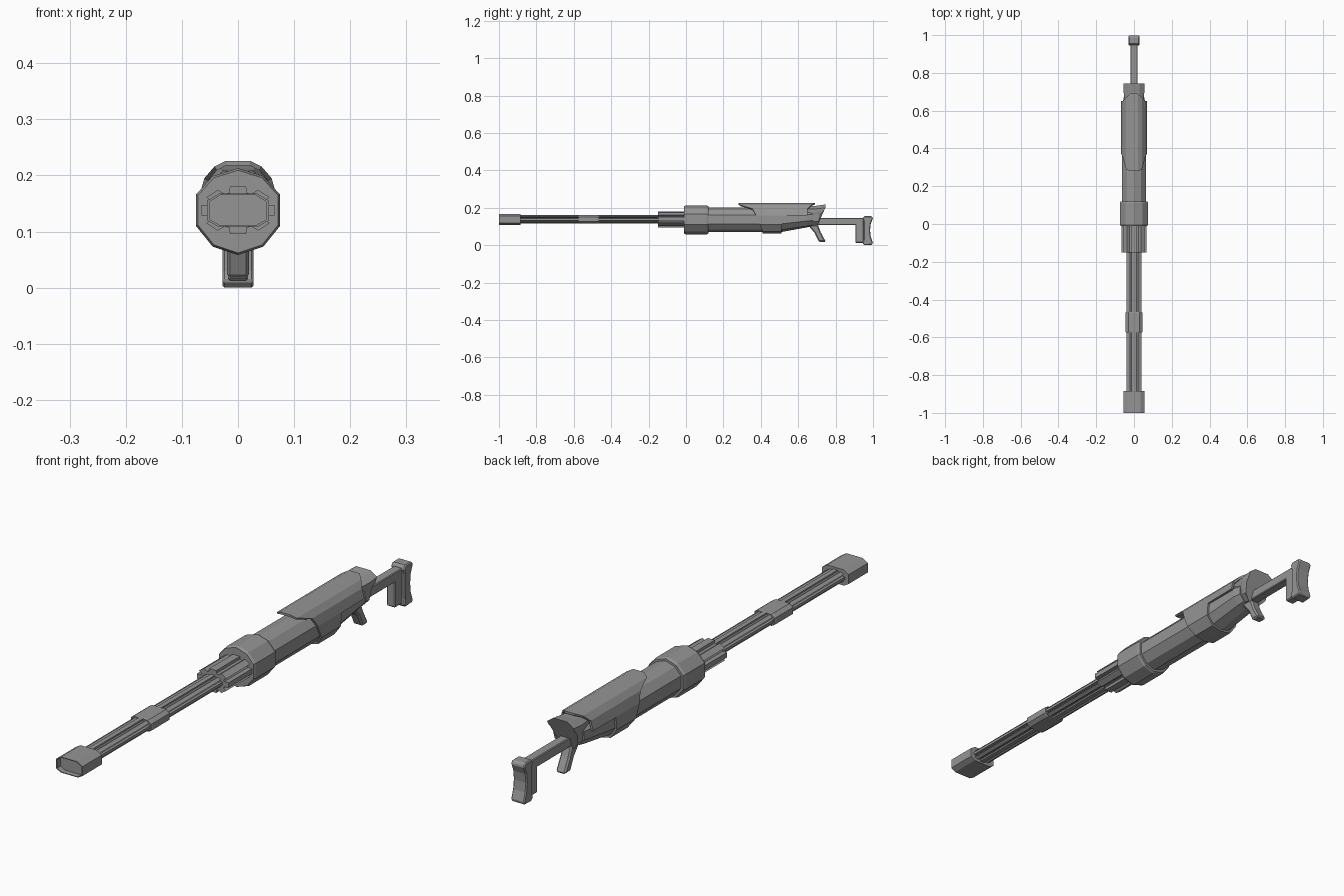
import bpy, bmesh, math

cube = bpy.data.objects.get("Cube")
if cube:
    bpy.data.objects.remove(cube)

grey = bpy.data.materials.new("gunmetal_grey")
grey.use_nodes = True
grey.diffuse_color = (0.3, 0.3, 0.3, 1)
grey.node_tree.nodes["Principled BSDF"].inputs["Base Color"].default_value = (0.3, 0.3, 0.3, 1)


def finish(name, bm):
    bmesh.ops.recalc_face_normals(bm, faces=bm.faces)
    mesh = bpy.data.meshes.new(name)
    bm.to_mesh(mesh)
    bm.free()
    mesh.materials.append(grey)
    obj = bpy.data.objects.new(name, mesh)
    bpy.context.collection.objects.link(obj)
    return obj


def loft(name, rings, closed=True):
    """Skin a series of matching rings of points."""
    bm = bmesh.new()
    rows = [[bm.verts.new(p) for p in ring] for ring in rings]
    n = len(rows[0])
    for a, b in zip(rows, rows[1:]):
        for i in range(n if closed else n - 1):
            j = (i + 1) % n
            bm.faces.new((a[i], a[j], b[j], b[i]))
    if closed:
        bm.faces.new(rows[0])
        bm.faces.new(rows[-1])
    return finish(name, bm)


def mirrored(half):
    """Complete a half outline, listed from top to bottom, across x."""
    return half + [(-p[0],) + tuple(p[1:]) for p in reversed(half) if p[0] > 0]


def ring(half, y, s=1.0, cz=0.137):
    return [(x * s, y, cz + (z - cz) * s) for x, z in mirrored(half)]


def side_plate(name, outline, half_width, bevel=0.0):
    """Extrude a (y, z) outline across x."""
    obj = loft(name, [[(x, y, z) for y, z in outline] for x in (-half_width, half_width)])
    if bevel:
        mod = obj.modifiers.new("edge_chamfer", "BEVEL")
        mod.width = bevel
        mod.segments = 1
        mod.limit_method = "ANGLE"
        mod.angle_limit = math.radians(50)
    return obj


def fluted(name, rx, rz, y0, y1, groove=0.76, cz=0.138):
    """Oval bar with eight raised ribs."""
    outline = []
    for k in range(8):
        a = k * math.pi / 4
        for r, d in ((groove, -0.3), (1, -0.22), (1, 0.22), (groove, 0.3)):
            outline.append((rx * r * math.sin(a + d), cz + rz * r * math.cos(a + d)))
    return loft(name, [[(x, y, z) for x, z in outline] for y in (y0, y1)])


# Muzzle with a recessed mouth, and the barrel band
muzzle = [(0.034, 0.168), (0.055, 0.155), (0.055, 0.12), (0.036, 0.109)]
loft("muzzle", [ring(muzzle, y, s) for y, s in ((-0.98, 0.91), (-1, 0.91), (-1, 1), (-0.885, 1))])
band = [(0.03, 0.161), (0.045, 0.15), (0.045, 0.126), (0.03, 0.115)]
loft("barrel_band", [ring(band, y, s) for y, s in
                     ((-0.575, 0.93), (-0.568, 1), (-0.472, 1), (-0.465, 0.93))])

# Fluted barrel and its thicker collar
fluted("barrel", 0.041, 0.023, -0.89, -0.14)
fluted("barrel_collar", 0.067, 0.043, -0.15, 0.0)

# Front ring
hoop = [(0, 0.213), (0.045, 0.199), (0.075, 0.166), (0.075, 0.11), (0.045, 0.073), (0, 0.058)]
loft("front_ring", [ring(hoop, y, s) for y, s in ((-0.01, 0.95), (0, 1), (0.11, 1), (0.12, 0.95))])

# Receiver body, rising underneath towards the back
tail = [(0, 0.2), (0.038, 0.19), (0.058, 0.165), (0.058, 0.13), (0.035, 0.103), (0, 0.096)]
loft("receiver_body", [ring(hoop, 0.1, 0.84), ring(hoop, 0.51, 0.84), ring(tail, 0.65),
                       ring(tail, 0.68, 0.9, 0.15)])

# Outer shell: each outline point has its own front and back end (x, z, front, back)
shell = mirrored([(0, 0.226, 0.28, 0.69), (0.022, 0.226, 0.28, 0.69), (0.042, 0.216, 0.29, 0.67),
                  (0.06, 0.195, 0.355, 0.65), (0.07, 0.16, 0.375, 0.65), (0.07, 0.158, 0.375, 0.515),
                  (0.07, 0.11, 0.395, 0.51), (0.044, 0.073, 0.41, 0.51), (0, 0.064, 0.41, 0.51)])
shell.append(shell[0])
cover = loft("receiver_shell", [[(x, y0 + (y1 - y0) * t, z) for x, z, y0, y1 in shell]
                                for t in (0, 1)], closed=False)
thick = cover.modifiers.new("thickness", "SOLIDIFY")
thick.thickness = 0.008
thick.offset = -1
# Outward normals decide which way the thickness grows
if cover.data.polygons[0].normal.z < 0:
    cover.data.flip_normals()

# Rear cap with a slanted back face
cap = mirrored([(0.03, 0.218, 0.745), (0.055, 0.2, 0.745), (0.055, 0.182, 0.735),
                (0.052, 0.165, 0.718), (0.048, 0.125, 0.71), (0.025, 0.1, 0.7)])
loft("rear_cap", [[(x * 0.85, 0.64, 0.15 + (z - 0.15) * 0.85) for x, z, y in cap],
                  [(x, 0.70, 0.15 + (z - 0.15) * 0.9) for x, z, y in cap],
                  [(x, y, z) for x, z, y in cap]])

# Grip, stock arm, stock leg and butt plate
side_plate("grip", [(0.65, 0.11), (0.705, 0.11), (0.72, 0.07), (0.748, 0.018), (0.71, 0.018),
                    (0.688, 0.065)], 0.02, 0.006)
side_plate("stock_arm", [(0.69, 0.145), (0.95, 0.145), (0.95, 0.108), (0.69, 0.108)], 0.018, 0.003)
side_plate("stock_leg", [(0.905, 0.115), (0.95, 0.115), (0.95, 0.012), (0.905, 0.012)], 0.018, 0.004)
side_plate("butt_plate", [(0.945, 0.145), (0.955, 0.156), (0.992, 0.156), (1.0, 0.145), (0.988, 0.115),
                          (0.984, 0.08), (0.988, 0.045), (1.0, 0.01), (0.992, 0.002), (0.955, 0.0),
                          (0.943, 0.012), (0.95, 0.03), (0.95, 0.125)], 0.028, 0.004)
